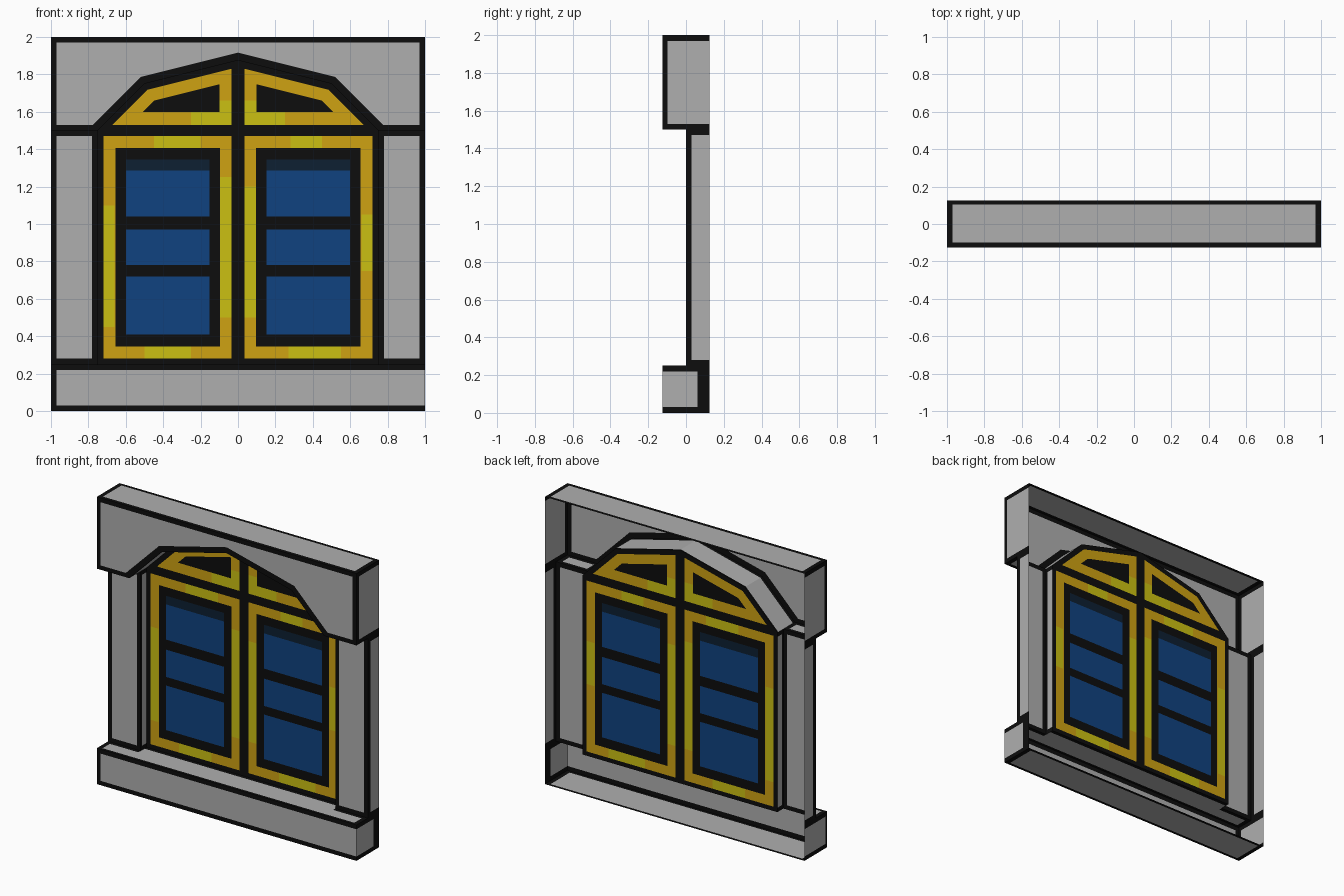
import bpy, bmesh, math
from mathutils import Vector

if "Cube" in bpy.data.objects:
    bpy.data.objects.remove(bpy.data.objects["Cube"])

# Flat colours (linear)
COLOURS = [("outline_black", (0.004, 0.004, 0.004)), ("stone_grey", (0.43, 0.43, 0.43)),
           ("frame_orange", (0.62, 0.36, 0.006)), ("frame_lime", (0.60, 0.53, 0.006)),
           ("glass_blue", (0.005, 0.055, 0.215)), ("glass_shadow", (0.004, 0.014, 0.032))]
MATS = []
for n, c in COLOURS:
    m = bpy.data.materials.new(n)
    m.diffuse_color = (*c, 1)
    m.use_nodes = True
    m.node_tree.nodes["Principled BSDF"].inputs["Base Color"].default_value = m.diffuse_color
    MATS.append(m)
BLACK, GREY, ORANGE, LIME, BLUE, SHADE = range(6)

X, Y, Z = Vector((1, 0, 0)), Vector((0, 1, 0)), Vector((0, 0, 1))
F, M, W, B = -0.125, 0.0, 0.066, 0.125     # depths: front, pillars, window, back
ARCH = [(-0.75, 1.5), (-0.5, 1.75), (0, 1.875), (0.5, 1.75), (0.75, 1.5)]
SEGS = []
for (x0, z0), (x1, z1) in zip(ARCH, ARCH[1:]):
    SEGS.append((Vector((x0, z0, 0)), Vector((z0 - z1, x1 - x0, 0)).normalized()))


def arch_dist(x, z):
    return max(n.dot(Vector((x, z, 0)) - p) for p, n in SEGS)


def arch_cuts(off):
    return [(p + n * off, n) for p, n in SEGS]


def grid_cuts(us, vs):
    return [(X * a, X) for a in us] + [(Y * b, Y) for b in vs]


def sheet(name, polys, frame, out, cuts, rule):
    """Single-thickness sheet: cut along lines, coloured by a rule at each cell centre."""
    o, u, v = frame
    bm = bmesh.new()
    for p in polys:
        bm.faces.new([bm.verts.new((a, b, 0)) for a, b in p])
    for co, no in cuts:
        bmesh.ops.bisect_plane(bm, geom=bm.verts[:] + bm.edges[:] + bm.faces[:],
                               dist=1e-5, plane_co=co, plane_no=no)
    bmesh.ops.remove_doubles(bm, verts=bm.verts[:], dist=1e-4)
    for f in bm.faces:
        c = f.calc_center_median()
        f.material_index = rule(c.x, c.y)
    for w in bm.verts:
        w.co = o + u * w.co.x + v * w.co.y
    bm.normal_update()
    for f in bm.faces:
        if f.normal.dot(out) < 0:
            f.normal_flip()
    me = bpy.data.meshes.new(name)
    bm.to_mesh(me)
    bm.free()
    for m in MATS:
        me.materials.append(m)
    ob = bpy.data.objects.new(name, me)
    bpy.context.collection.objects.link(ob)


def panel(name, o, u, v, w, h, out, l=0.03, r=0.03, b=0.03, t=0.03):
    """Grey rectangle with black painted borders."""
    cuts = grid_cuts([e for e in (l, w - r) if 0 < e < w], [e for e in (b, h - t) if 0 < e < h])
    sheet(name, [[(0, 0), (w, 0), (w, h), (0, h)]], (Vector(o), u, v), out, cuts,
          lambda x, y: GREY if l < x < w - r and b < y < h - t else BLACK)


# Header front with arched opening
polys = [[a, c, (c[0], 2), (a[0], 2)] for a, c in zip(ARCH, ARCH[1:])]
polys += [[(s, 1.5), (s * 0.75, 1.5), (s * 0.75, 2), (s, 2)] for s in (-1, 1)]
sheet("header_front", polys, (Y * F, X, Z), -Y,
      grid_cuts((-0.97, 0.97), (1.53, 1.97)) + arch_cuts(0.04),
      lambda x, z: GREY if abs(x) < 0.97 and 1.53 < z < 1.97 and arch_dist(x, z) > 0.04 else BLACK)

# Header top
panel("header_top", (-1, F, 2), X, Y, 2, 0.25, Z, b=0.025, t=0.022)

# Arch soffit, one strip per segment
for (x0, z0), (x1, z1) in zip(ARCH, ARCH[1:]):
    d = Vector((x1 - x0, 0, z1 - z0))
    panel("arch_soffit", (x0, F, z0), d.normalized(), Y, d.length, W - F,
          Vector((d.z, 0, -d.x)), l=0, r=0, b=0.02, t=0.01)

# Mirrored side parts
for s, side in ((-1, "left"), (1, "right")):
    S = X * s
    panel(side + "_header_end", (s, F, 1.5), Y, Z, 0.25, 0.5, S, l=0.027, r=0)
    panel(side + "_header_underside", (s * 0.75, F, 1.5), S, Y, 0.25, M - F, -Z, b=0.025, t=0.025)
    panel(side + "_pillar_front", (s * 0.75, M, 0.25), S, Z, 0.25, 1.25, -Y)
    panel(side + "_pillar_end", (s, M, 0.25), Y, Z, B - M, 1.25, S, r=0)
    panel(side + "_jamb", (s * 0.75, M, 0.25), Y, Z, W - M, 1.25, -S, l=0.015, r=0)
    panel(side + "_sill_end", (s, F, 0), Y, Z, 0.25, 0.25, S,
          l=0 if s > 0 else 0.02, r=0.065 if s > 0 else 0)
    panel(side + "_sill_top", (s * 0.75, F, 0.25), S, Y, 0.25, M - F, Z, l=0, b=0.02, t=0.025)

# Sill
panel("sill_front", (-1, F, 0), X, Z, 2, 0.25, -Y, r=0)
panel("sill_top", (-0.75, F, 0.25), X, Y, 1.5, W - F, Z, l=0, r=0, b=0.02, t=0.025)
panel("sill_bottom", (-1, F, 0), X, Y, 2, 0.25, -Z, b=0.02, t=0.02)

# Pair of painted casements: frame, black rebate, three panes each
PANES = [(0.41, 0.72), (0.78, 0.97), (1.04, 1.345)]
PATCHES = [(-0.72, -0.66, 0.45, 1.1), (-0.095, -0.035, 0.5, 1.25), (-0.45, -0.2, 1.405, 1.47),
           (-0.5, -0.25, 0.28, 0.345), (0.035, 0.095, 0.5, 1.2), (0.66, 0.72, 0.75, 1.05),
           (0.27, 0.55, 0.28, 0.345), (0.28, 0.45, 1.405, 1.47)]


def casement_rule(x, z):
    a = abs(x)
    if not (0.035 < a < 0.72 and 0.28 < z < 1.47):
        return BLACK
    if 0.095 < a < 0.655 and 0.345 < z < 1.405:
        if 0.153 < a < 0.6 and any(p < z < q for p, q in PANES):
            return SHADE if z > 1.285 else BLUE
        return BLACK
    return LIME if any(p < x < q and r < z < t for p, q, r, t in PATCHES) else ORANGE


us = {s * a for s in (-1, 1) for a in (0.035, 0.095, 0.153, 0.6, 0.655, 0.72)}
vs = {0.28, 0.345, 1.285, 1.405, 1.47} | {z for p in PANES for z in p}
for p in PATCHES:
    us |= set(p[:2])
    vs |= set(p[2:])
sheet("casements", [[(-0.75, 0.25), (0.75, 0.25), (0.75, 1.5), (-0.75, 1.5)]],
      (Y * W, X, Z), -Y, grid_cuts(sorted(us), sorted(vs)), casement_rule)


# Arched fanlight over the casements
def fanlight_rule(x, z):
    a, d = abs(x), arch_dist(x, z)
    if a < 0.035 or z < 1.53 or d > -0.035:
        return BLACK
    if a > 0.1 and z > 1.6 and d < -0.1:
        return BLACK
    return LIME if (a < 0.25 and z < 1.6) or (a < 0.1 and z < 1.66) else ORANGE


sheet("fanlight", [ARCH], (Y * W, X, Z), -Y,
      grid_cuts([s * a for s in (-1, 1) for a in (0.035, 0.1, 0.25)], (1.53, 1.6, 1.66))
      + arch_cuts(-0.035) + arch_cuts(-0.1), fanlight_rule)
